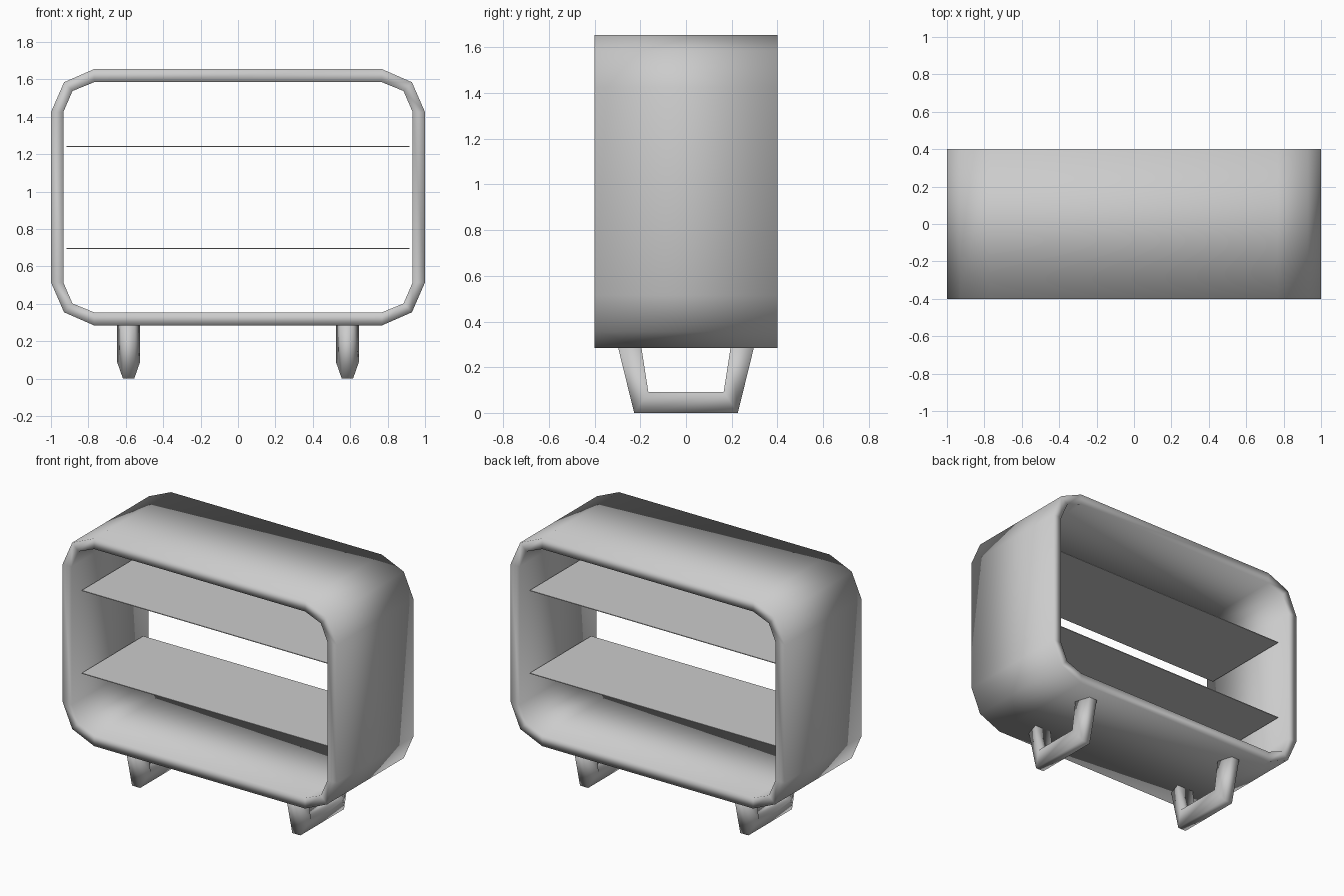
import bpy, bmesh

if "Cube" in bpy.data.objects:
    bpy.data.objects.remove(bpy.data.objects["Cube"])

CENTRE_Z = 0.97


def finish(name, bm, smooth=True):
    bmesh.ops.recalc_face_normals(bm, faces=bm.faces[:])
    for f in bm.faces:
        f.smooth = smooth
    mesh = bpy.data.meshes.new(name)
    bm.to_mesh(mesh)
    bm.free()
    ob = bpy.data.objects.new(name, mesh)
    bpy.context.collection.objects.link(ob)
    return ob


def sweep(name, sections, closed):
    """Skin a list of 4-point sections, optionally joined end to end."""
    bm = bmesh.new()
    rings = [[bm.verts.new(p) for p in s] for s in sections]
    n = len(rings)
    for i in range(n if closed else n - 1):
        a, b = rings[i], rings[(i + 1) % n]
        for j in range(4):
            k = (j + 1) % 4
            bm.faces.new((a[j], a[k], b[k], b[j]))
    if not closed:
        bm.faces.new(rings[0])
        bm.faces.new(rings[-1])
    return finish(name, bm)


def mirrored_loop(corner):
    """Repeat one chamfered corner in all four quadrants."""
    rev = corner[::-1]
    return (corner + [(x, -z) for x, z in rev]
            + [(-x, -z) for x, z in corner] + [(-x, z) for x, z in rev])


# Open cabinet shell with chamfered corners
outer = mirrored_loop([(0.77, 0.685), (0.93, 0.615), (1.0, 0.455)])
inner = mirrored_loop([(0.77, 0.615), (0.885, 0.568), (0.934, 0.455)])
sections = []
for (ox, oz), (ix, iz) in zip(outer, inner):
    oz, iz = oz + CENTRE_Z, iz + CENTRE_Z
    sections.append([(ox, -0.4, oz), (ox, 0.4, oz), (ix, 0.4, iz), (ix, -0.4, iz)])
sweep("cabinet_shell", sections, True)

# Two thin shelves
for name, z in (("lower_shelf", 0.695), ("upper_shelf", 1.241)):
    bm = bmesh.new()
    bmesh.ops.create_cube(bm, size=1)
    for v in bm.verts:
        v.co = (v.co.x * 1.832, v.co.y * 0.64, v.co.z * 0.005 + z)
    finish(name, bm, smooth=False)

# U-shaped sled legs: narrow on the outside, wide on the inside
leg_path = [((-0.297, 0.285), (-0.195, 0.285)), ((-0.227, 0.0), (-0.165, 0.091)),
            ((0.227, 0.0), (0.165, 0.091)), ((0.297, 0.285), (0.195, 0.285))]
for name, x in (("left_leg", -0.585), ("right_leg", 0.585)):
    sweep(name, [[(x - 0.03, oy, oz), (x + 0.03, oy, oz),
                  (x + 0.062, iy, iz), (x - 0.062, iy, iz)]
                 for (oy, oz), (iy, iz) in leg_path], False)
